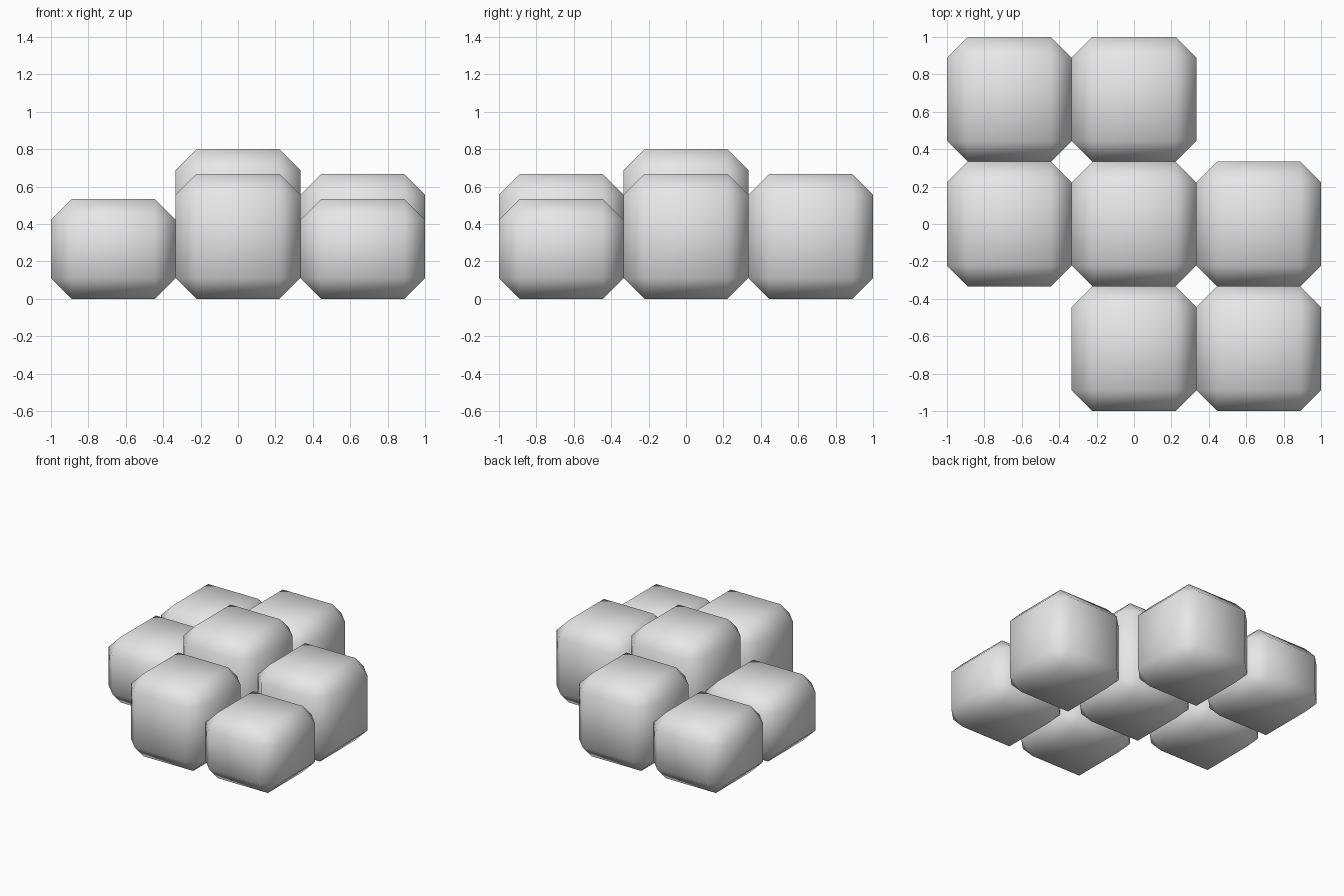
import bpy
import bmesh

if "Cube" in bpy.data.objects:
    bpy.data.objects.remove(bpy.data.objects["Cube"])

SIDE = 2 / 3      # footprint of every block and grid spacing
CHAMFER = 1 / 9   # single flat cut along every edge

grey = bpy.data.materials.new("light_grey")
grey.diffuse_color = (0.8, 0.8, 0.8, 1)
grey.use_nodes = True
grey.node_tree.nodes["Principled BSDF"].inputs["Base Color"].default_value = grey.diffuse_color

# grid column, grid row -> block height
HEIGHTS = {
    (-1, 1): 0.533, (0, 1): 0.667,
    (-1, 0): 0.533, (0, 0): 0.8, (1, 0): 0.667,
    (0, -1): 0.667, (1, -1): 0.533,
}


def chamfered_block(name, column, row, height):
    """Box standing on the floor with all edges cut once, smoothly shaded."""
    bm = bmesh.new()
    bmesh.ops.create_cube(bm, size=1)
    bmesh.ops.scale(bm, vec=(SIDE, SIDE, height), verts=bm.verts)
    bmesh.ops.bevel(bm, geom=bm.edges[:], offset=CHAMFER, segments=1,
                    affect='EDGES', offset_type='OFFSET')
    for face in bm.faces:
        face.smooth = True
    mesh = bpy.data.meshes.new(name)
    bm.to_mesh(mesh)
    bm.free()
    mesh.materials.append(grey)
    block = bpy.data.objects.new(name, mesh)
    block.location = (column * SIDE, row * SIDE, height / 2)
    bpy.context.collection.objects.link(block)


# Seven blocks, tallest in the middle
COLUMNS = {-1: "left", 0: "middle", 1: "right"}
ROWS = {-1: "front", 0: "centre", 1: "back"}
for (column, row), height in HEIGHTS.items():
    chamfered_block(f"block_{ROWS[row]}_{COLUMNS[column]}", column, row, height)
